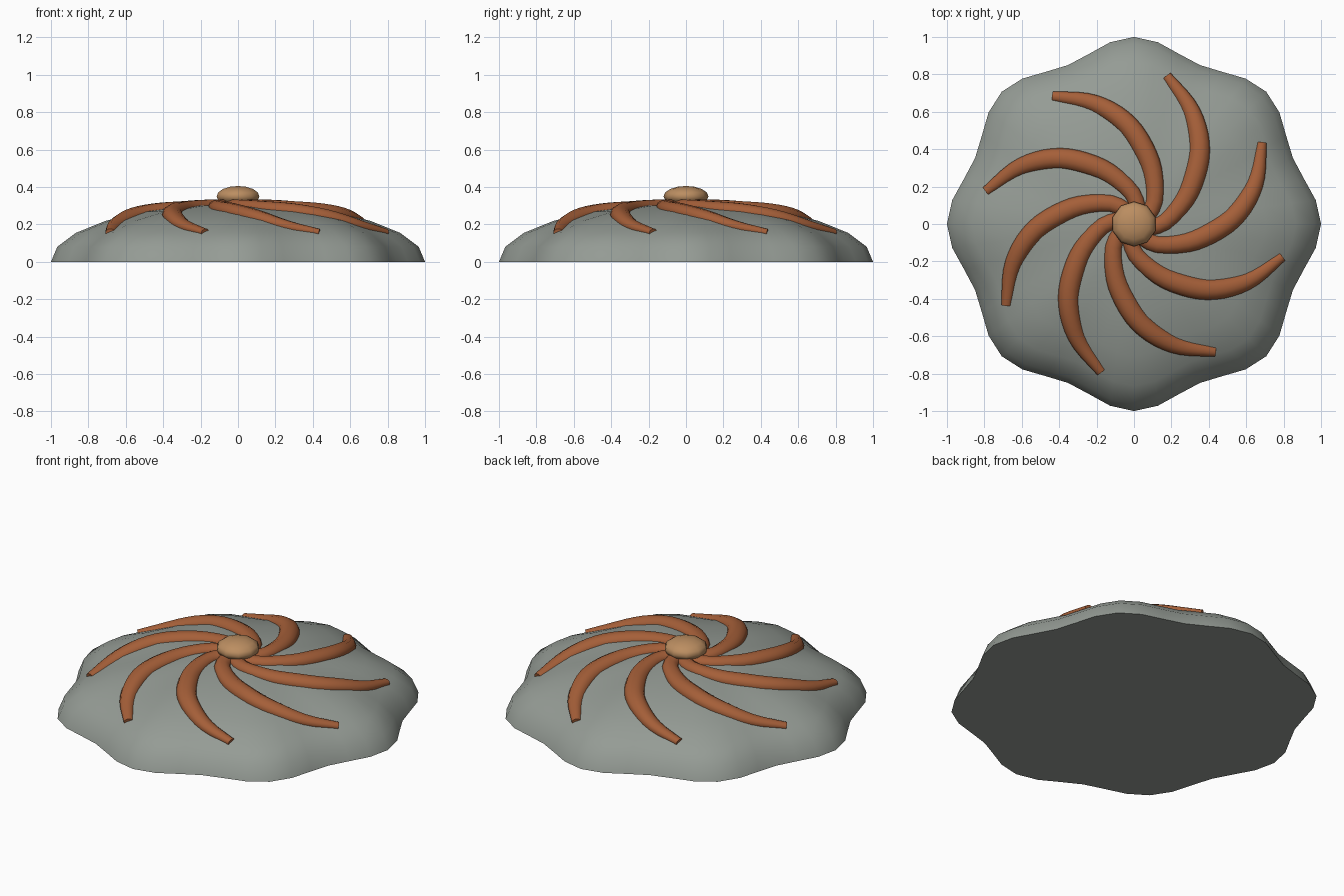
import bpy
import bmesh
from math import sin, cos, pi, radians, sqrt, atan2
from mathutils import Vector

cube = bpy.data.objects.get("Cube")
if cube:
    bpy.data.objects.remove(cube)

DOME_HEIGHT = 0.31
LOBES = 8


def material(name, rgb):
    mat = bpy.data.materials.new(name)
    mat.use_nodes = True
    mat.diffuse_color = (*rgb, 1)
    bsdf = next(n for n in mat.node_tree.nodes if n.type == "BSDF_PRINCIPLED")
    bsdf.inputs["Base Color"].default_value = (*rgb, 1)
    return mat


def finish(bm, name, mat, angle):
    """Turn a bmesh into a smooth-shaded object with one material."""
    bmesh.ops.recalc_face_normals(bm, faces=bm.faces)
    mesh = bpy.data.meshes.new(name)
    bm.to_mesh(mesh)
    bm.free()
    mesh.materials.append(mat)
    obj = bpy.data.objects.new(name, mesh)
    bpy.context.collection.objects.link(obj)
    bpy.ops.object.select_all(action="DESELECT")
    obj.select_set(True)
    bpy.context.view_layer.objects.active = obj
    bpy.ops.object.shade_smooth_by_angle(angle=radians(angle))
    return obj


def bridge(bm, a, b):
    """Join two closed rings of equal size with quads."""
    n = len(a)
    for i in range(n):
        j = (i + 1) % n
        bm.faces.new((a[i], a[j], b[j], b[i]))


def rim_radius(theta):
    return 0.96 + 0.04 * cos(LOBES * theta)


def dome_z(x, y):
    t = sqrt(x * x + y * y) / rim_radius(atan2(y, x))
    return DOME_HEIGHT * sqrt(max(0, 1 - t * t))


grey = material("shell grey", (0.30, 0.33, 0.30))
rust = material("rust orange", (0.376, 0.114, 0.04))
tan = material("hub tan", (0.50, 0.27, 0.12))

# Scalloped dome with a flat underside
bm = bmesh.new()
segments, levels = 48, 6
rings = []
for k in range(levels):
    a = k / levels * pi / 2
    ring = []
    for i in range(segments):
        th = 2 * pi * i / segments
        r = rim_radius(th) * cos(a)
        ring.append(bm.verts.new((r * cos(th), r * sin(th), DOME_HEIGHT * sin(a))))
    rings.append(ring)
for lower, upper in zip(rings, rings[1:]):
    bridge(bm, lower, upper)
top = bm.verts.new((0, 0, DOME_HEIGHT))
for i in range(segments):
    bm.faces.new((rings[-1][i], rings[-1][(i + 1) % segments], top))
bm.faces.new(rings[0])
finish(bm, "dome", grey, 50)

# Curved arm: x, y and half width along the path from hub to tip
PATH = [(0.05, -0.03, 0.042), (0.165, 0.01, 0.046), (0.27, 0.13, 0.053),
        (0.325, 0.26, 0.057), (0.35, 0.39, 0.056), (0.335, 0.52, 0.052),
        (0.285, 0.645, 0.043), (0.175, 0.79, 0.027)]


def smooth_path(points, steps):
    """Catmull-Rom interpolation through the points."""
    p = [Vector(q) for q in points]
    p = [2 * p[0] - p[1]] + p + [2 * p[-1] - p[-2]]
    out = []
    for a, b, c, d in zip(p, p[1:], p[2:], p[3:]):
        for s in range(steps):
            t = s / steps
            out.append(0.5 * (2 * b + (c - a) * t + (2 * a - 5 * b + 4 * c - d) * t ** 2
                              + (3 * b - a - 3 * c + d) * t ** 3))
    return out + [p[-2]]


def build_arm(index):
    turn = 2 * pi * index / LOBES
    centres, widths = [], []
    for x, y, w in smooth_path(PATH, 3):
        px, py = x * cos(turn) - y * sin(turn), x * sin(turn) + y * cos(turn)
        centres.append(Vector((px, py, dome_z(px, py) - 0.008)))
        widths.append(w)
    bm = bmesh.new()
    sides, rings = 10, []
    for i, (c, w) in enumerate(zip(centres, widths)):
        along = centres[min(i + 1, len(centres) - 1)] - centres[max(i - 1, 0)]
        across = along.cross(Vector((0, 0, 1))).normalized()
        up = across.cross(along).normalized()
        rings.append([bm.verts.new(c + across * w * cos(2 * pi * s / sides)
                                   + up * w * 0.78 * sin(2 * pi * s / sides))
                      for s in range(sides)])
    for a, b in zip(rings, rings[1:]):
        bridge(bm, a, b)
    bm.faces.new(rings[0])
    bm.faces.new(rings[-1])
    finish(bm, f"spiral_arm_{index + 1}", rust, 50)


for n in range(LOBES):
    build_arm(n)

# Flattened central hub
bm = bmesh.new()
bmesh.ops.create_uvsphere(bm, u_segments=10, v_segments=8, radius=0.12)
for v in bm.verts:
    v.co.z = v.co.z * 0.46 + 0.35
finish(bm, "hub", tan, 50)
